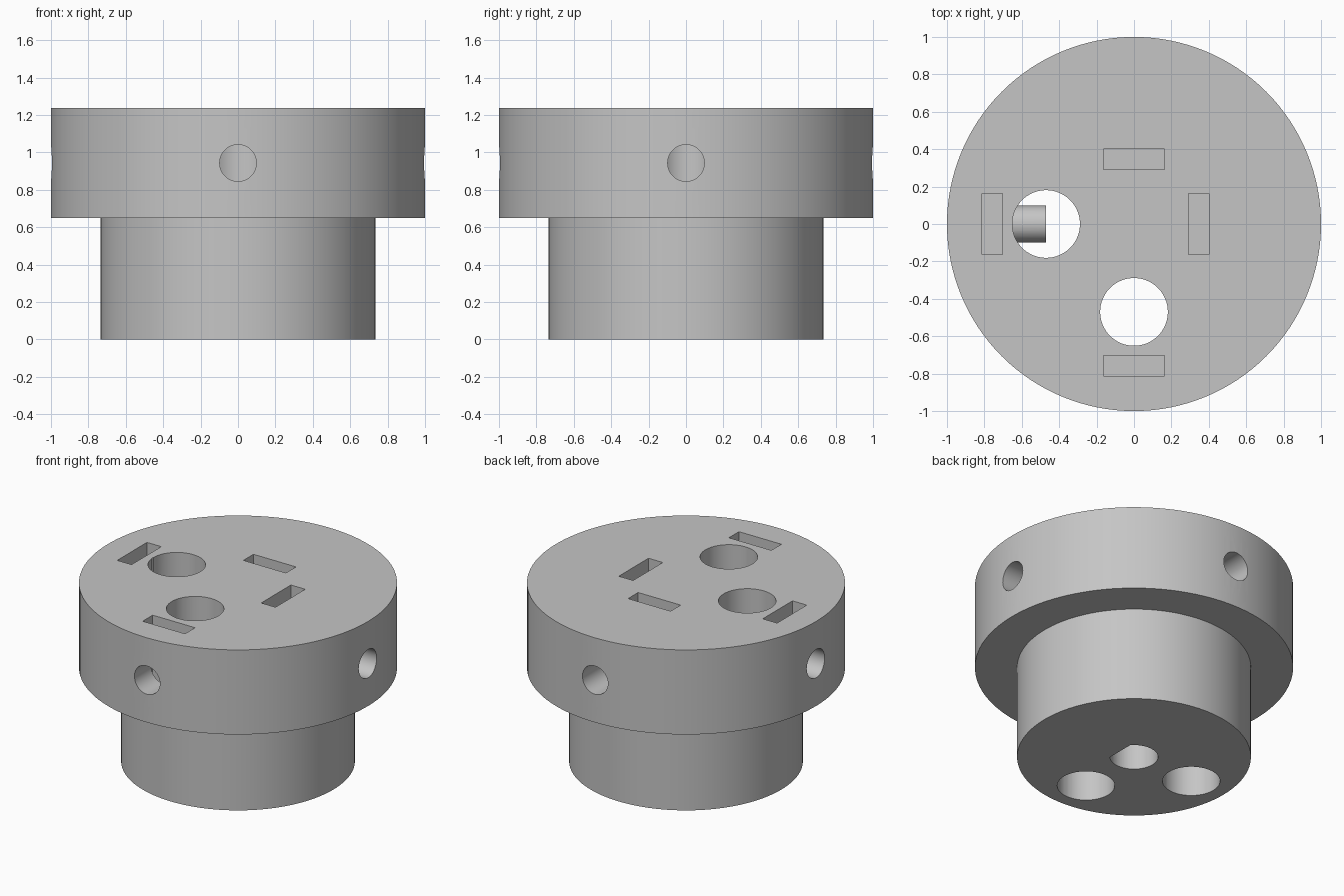
import bpy, bmesh, math
from mathutils import Matrix, Vector

if "Cube" in bpy.data.objects:
    bpy.data.objects.remove(bpy.data.objects["Cube"])

TOP, STEP = 1.237, 0.65          # flange top and underside
SCREW_Z = (TOP + STEP) / 2
HOLE_OFFSET, HOLE_R = 0.47, 0.181
SHAFT_R, SHAFT_FLAT, SHAFT_TOP = 0.151, 0.115, 1.12
SCREW_R = 0.098

grey = bpy.data.materials.new("plain grey")
grey.use_nodes = True
colour = (0.56, 0.56, 0.56, 1)
grey.diffuse_color = colour
grey.node_tree.nodes["Principled BSDF"].inputs["Base Color"].default_value = colour


def add_object(name, bm):
    bmesh.ops.recalc_face_normals(bm, faces=bm.faces)
    mesh = bpy.data.meshes.new(name)
    bm.to_mesh(mesh)
    bm.free()
    mesh.materials.append(grey)
    obj = bpy.data.objects.new(name, mesh)
    bpy.context.collection.objects.link(obj)
    return obj


def prism(name, points, z0, z1):
    """Extrude a flat outline upward."""
    bm = bmesh.new()
    face = bm.faces.new([bm.verts.new((x, y, z0)) for x, y in points])
    grown = bmesh.ops.extrude_face_region(bm, geom=[face])["geom"]
    verts = [v for v in grown if isinstance(v, bmesh.types.BMVert)]
    bmesh.ops.translate(bm, verts=verts, vec=(0, 0, z1 - z0))
    return add_object(name, bm)


def circle(r, cx=0, cy=0, n=64):
    return [(cx + r * math.cos(math.tau * i / n), cy + r * math.sin(math.tau * i / n))
            for i in range(n)]


def rect(cx, cy, w, d):
    return [(cx - w / 2, cy - d / 2), (cx + w / 2, cy - d / 2),
            (cx + w / 2, cy + d / 2), (cx - w / 2, cy + d / 2)]


def screw_hole(name, direction, inner):
    """Radial cylinder from outside the flange to the inner distance."""
    obj = prism(name, circle(SCREW_R, n=48), inner, 1.1)
    turn = Vector((0, 0, 1)).rotation_difference(direction).to_matrix().to_4x4()
    obj.data.transform(Matrix.Translation((0, 0, SCREW_Z)) @ turn)
    return obj


# Stepped body: narrow neck under a wide flange
profile = [(0, 0), (0.735, 0), (0.735, STEP), (1, STEP), (1, TOP), (0, TOP)]
bm = bmesh.new()
verts = [bm.verts.new((r, 0, z)) for r, z in profile]
edges = [bm.edges.new(pair) for pair in zip(verts, verts[1:])]
bmesh.ops.spin(bm, geom=verts + edges, cent=(0, 0, 0), axis=(0, 0, 1),
               angle=math.tau, steps=128, use_merge=True)
bmesh.ops.remove_doubles(bm, verts=bm.verts, dist=0.0001)
body = add_object("stepped_hub", bm)

# D-shaped shaft socket, open at the bottom
start = math.acos(SHAFT_FLAT / SHAFT_R)
sweep = math.tau - 2 * start
socket = [(SHAFT_R * math.cos(start + sweep * i / 56),
           SHAFT_R * math.sin(start + sweep * i / 56)) for i in range(57)]
cutters = [prism("shaft_socket_cutter", socket, -0.1, SHAFT_TOP)]

# Two vertical through holes
for x, y in ((-HOLE_OFFSET, 0), (0, -HOLE_OFFSET)):
    cutters.append(prism("through_hole_cutter", circle(HOLE_R, x, y), -0.1, TOP + 0.1))

# Each side has a screw hole crossed by a nut slot open at the top
for dx, dy in ((1, 0), (0, 1), (-1, 0), (0, -1)):
    outer = dx + dy < 0
    reach = 0.758 if outer else 0.347
    inner = HOLE_OFFSET if outer else 0.03
    w, d = (0.11, 0.326) if dx else (0.326, 0.11)
    cutters.append(prism("nut_slot_cutter", rect(dx * reach, dy * reach, w, d),
                         SCREW_Z - 0.163, TOP + 0.1))
    cutters.append(screw_hole("screw_hole_cutter", Vector((dx, dy, 0)), inner))

# Cut everything out of the body, then drop the cutters
for cutter in cutters:
    cutter.hide_render = True
    mod = body.modifiers.new("cut", "BOOLEAN")
    mod.operation, mod.solver, mod.object = "DIFFERENCE", "EXACT", cutter
bpy.context.view_layer.update()
cut_mesh = bpy.data.meshes.new_from_object(
    body.evaluated_get(bpy.context.evaluated_depsgraph_get()))
body.modifiers.clear()
body.data = cut_mesh
cut_mesh.materials.clear()
cut_mesh.materials.append(grey)
for poly in cut_mesh.polygons:
    poly.material_index = 0
for cutter in cutters:
    bpy.data.objects.remove(cutter)

# Smooth curved walls, sharp rims
bpy.ops.object.select_all(action="DESELECT")
body.select_set(True)
bpy.context.view_layer.objects.active = body
bpy.ops.object.shade_smooth_by_angle(angle=math.radians(30))
